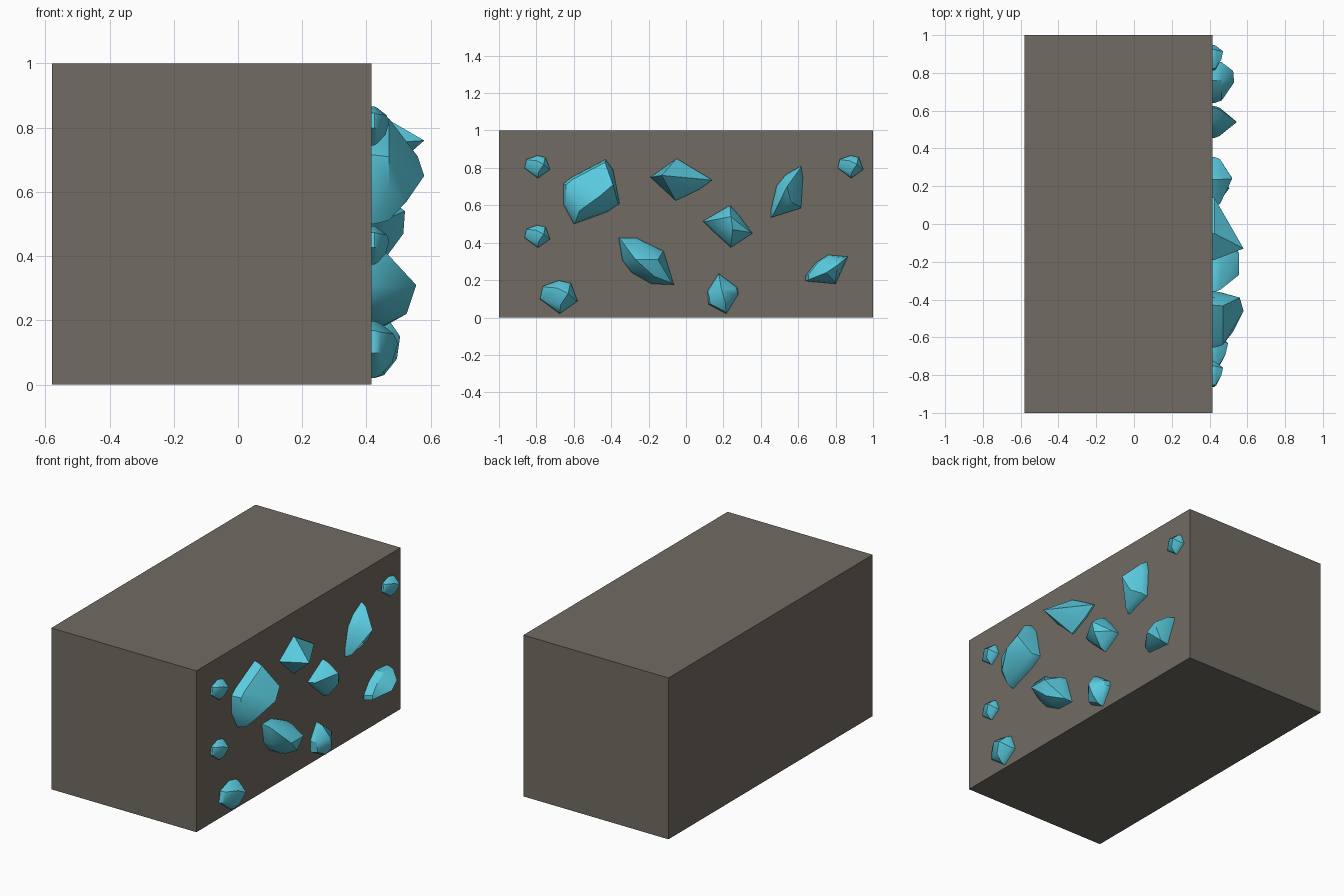
import bpy, bmesh, math

if "Cube" in bpy.data.objects:
    bpy.data.objects.remove(bpy.data.objects["Cube"])

WALL = 0.415   # x of the studded face


def material(name, rgb):
    m = bpy.data.materials.new(name)
    m.diffuse_color = (*rgb, 1)
    m.use_nodes = True
    m.node_tree.nodes["Principled BSDF"].inputs["Base Color"].default_value = m.diffuse_color
    return m


stone = material("grey brown stone", (0.165, 0.147, 0.122))
teal = material("turquoise crystal", (0.1, 0.59, 0.73))


def finish(bm, name, mat):
    me = bpy.data.meshes.new(name)
    bm.to_mesh(me)
    bm.free()
    ob = bpy.data.objects.new(name, me)
    bpy.context.collection.objects.link(ob)
    me.materials.append(mat)
    return ob


# Stone block
bm = bmesh.new()
bmesh.ops.create_cube(bm, size=1)
for v in bm.verts:
    v.co.x = WALL if v.co.x > 0 else -0.58
    v.co.y *= 2
    v.co.z += 0.5
finish(bm, "stone_block", stone)


def crystal(name, outline, peaks, shoulder=0.5, spread=0.9):
    """Faceted gem: outline in (y, z), peaks as (y, z, height above wall)."""
    bm = bmesh.new()
    cy = sum(p[0] for p in peaks) / len(peaks)
    cz = sum(p[1] for p in peaks) / len(peaks)
    h = min(p[2] for p in peaks)
    for y, z in outline:
        bm.verts.new((WALL - 0.02, y, z))
        bm.verts.new((WALL + 0.01, y, z))
        bm.verts.new((WALL + h * shoulder, cy + (y - cy) * spread, cz + (z - cz) * spread))
    for y, z, d in peaks:
        bm.verts.new((WALL + d, y, z))
    res = bmesh.ops.convex_hull(bm, input=bm.verts)
    loose = [v for v in bm.verts if not v.link_faces]
    bmesh.ops.delete(bm, geom=loose, context='VERTS')
    bmesh.ops.recalc_face_normals(bm, faces=bm.faces)
    ob = finish(bm, name, teal)
    bpy.ops.object.select_all(action='DESELECT')
    ob.select_set(True)
    bpy.context.view_layer.objects.active = ob
    bpy.ops.object.shade_smooth_by_angle(angle=math.radians(32))


# Large crystals
crystal("large_crystal",
        [(-.43, .845), (-.39, .79), (-.355, .61), (-.42, .565), (-.6, .5), (-.655, .605), (-.655, .715), (-.62, .745)],
        [(-.39, .71, .145), (-.46, .65, .165), (-.57, .57, .11)], .5, .92)
crystal("upper_crystal",
        [(-.05, .85), (.03, .8), (.14, .735), (.07, .685), (-.055, .625), (-.1, .685), (-.19, .75), (-.16, .77)],
        [(-.13, .76, .165), (-.02, .73, .09)], .25, .9)
crystal("tall_crystal",
        [(.615, .81), (.625, .75), (.615, .585), (.455, .535), (.455, .58), (.485, .705), (.535, .765)],
        [(.54, .70, .13), (.56, .62, .085)], .45, .88)
crystal("middle_crystal",
        [(.235, .6), (.285, .545), (.355, .45), (.24, .375), (.135, .47), (.09, .515), (.14, .54)],
        [(.24, .54, .105), (.25, .47, .1)], .4, .9)
crystal("lower_crystal",
        [(-.36, .425), (-.265, .425), (-.12, .355), (-.065, .175), (-.185, .18), (-.29, .24), (-.34, .305)],
        [(-.15, .31, .14), (-.27, .31, .14), (-.17, .22, .11)], .4, .92)
crystal("bottom_crystal",
        [(.175, .235), (.275, .16), (.28, .125), (.215, .02), (.12, .07), (.115, .14), (.16, .16)],
        [(.19, .15, .09), (.21, .08, .08)], .5, .9)
crystal("corner_crystal",
        [(.76, .335), (.865, .325), (.8, .18), (.64, .195), (.64, .225), (.69, .29)],
        [(.81, .28, .11), (.75, .24, .115)], .45, .9)

# Small repeated crystals: centre y, centre z, scale
PEBBLE = [(0, .09), (.065, .075), (.1, -.02), (.005, -.088), (-.05, -.035), (-.1, -.01), (-.085, .06)]
for i, (y, z, s) in enumerate([(-.68, .108, 1), (-.795, .805, .68), (.88, .805, .68), (-.795, .433, .68)]):
    crystal(f"small_crystal_{i + 1}",
            [(y + a * s, z + b * s) for a, b in PEBBLE],
            [(y + .05 * s, z + .02 * s, .083 * s), (y - .01 * s, z + .05 * s, .07 * s),
             (y + .01 * s, z - .04 * s, .065 * s)], .45, .9)
